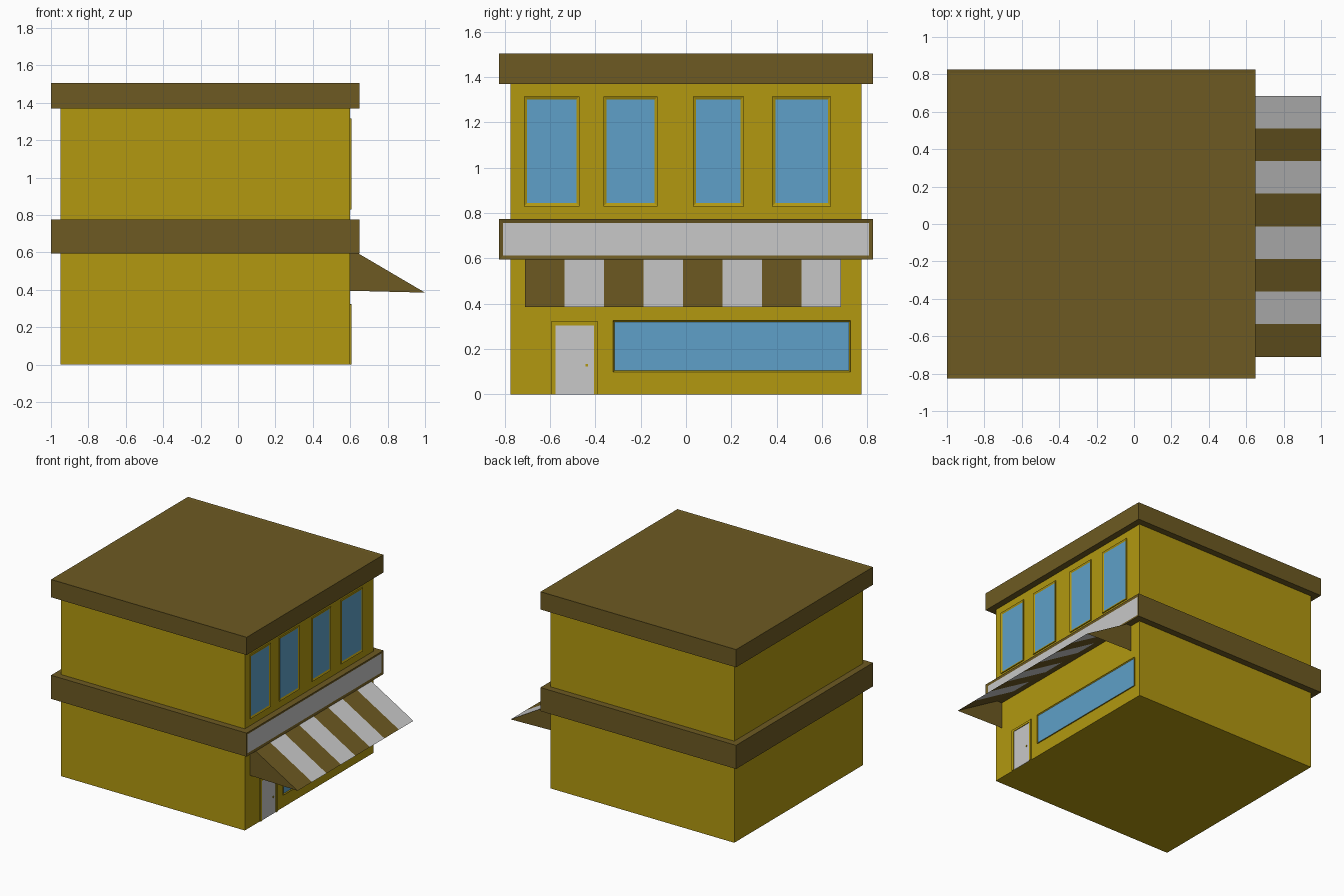
import bpy, bmesh

if "Cube" in bpy.data.objects:
    bpy.data.objects.remove(bpy.data.objects["Cube"])


def material(name, rgb):
    """Flat colour from 0-255 display values."""
    lin = [((c / 255 + 0.055) / 1.055) ** 2.4 if c > 10 else c / 255 / 12.92 for c in rgb]
    m = bpy.data.materials.new(name)
    m.diffuse_color = (*lin, 1)
    m.use_nodes = True
    m.node_tree.nodes["Principled BSDF"].inputs["Base Color"].default_value = m.diffuse_color
    return m


YELLOW = material("mustard wall", (178, 152, 16))
BROWN = material("brown trim", (109, 90, 34))
WHITE = material("off white", (200, 200, 200))
BLUE = material("window blue", (94, 160, 200))


def finish(name, bm, mats):
    me = bpy.data.meshes.new(name)
    bm.to_mesh(me)
    bm.free()
    for m in mats:
        me.materials.append(m)
    ob = bpy.data.objects.new(name, me)
    bpy.context.collection.objects.link(ob)
    return ob


def box(name, x, y, z, mats, axis=None, margin=0.0, sink=0.0):
    """Box from ranges; the face towards +axis may get a sunken inset in mats[1]."""
    bm = bmesh.new()
    bmesh.ops.create_cube(bm, size=1)
    for v in bm.verts:
        for i, (a, b) in enumerate((x, y, z)):
            v.co[i] = b if v.co[i] > 0 else a
    bm.normal_update()
    if axis is not None:
        face = max(bm.faces, key=lambda f: f.normal[axis])
        bmesh.ops.inset_region(bm, faces=[face], thickness=margin, depth=0)
        for v in face.verts:
            v.co[axis] -= sink
        face.material_index = len(mats) - 1
    return finish(name, bm, mats)


# Main block, roof slab and the band between floors with its sign panel
box("walls", (-0.95, 0.60), (-0.775, 0.775), (0, 1.40), [YELLOW])
box("roof_slab", (-1, 0.65), (-0.825, 0.825), (1.37, 1.505), [BROWN], 2, 0.025, 0.003)
box("sign_band", (-1, 0.65), (-0.825, 0.825), (0.595, 0.775), [BROWN, WHITE], 0, 0.025, 0.005)

# Upper windows: frame with sunken glass
FRONT = (0.58, 0.608)
for i, (y0, y1) in enumerate([(-0.715, -0.47), (-0.365, -0.125), (0.03, 0.255), (0.38, 0.64)]):
    box(f"upper_window_{i + 1}", FRONT, (y0, y1), (0.83, 1.315), [YELLOW, BLUE], 0, 0.02, 0.006)

# Shop window, door frame, door and knob
box("shop_window", FRONT, (-0.322, 0.725), (0.098, 0.325), [YELLOW, BLUE], 0, 0.009, 0.006)
for name, y, z in [("door_jamb_left", (-0.595, -0.577), (0, 0.322)),
                   ("door_jamb_right", (-0.407, -0.389), (0, 0.322)),
                   ("door_lintel", (-0.577, -0.407), (0.305, 0.322))]:
    box(name, FRONT, y, z, [YELLOW])
box("door", (0.58, 0.603), (-0.577, -0.407), (0, 0.305), [WHITE])
box("door_knob", (0.60, 0.608), (-0.443, -0.433), (0.124, 0.134), [YELLOW])

# Striped awning: sloping sheet cut into stripes
Y0, Y1, STRIPES = -0.71, 0.685, 8
TOP, TIP, FOOT = (0.60, 0.62), (1.0, 0.385), (0.60, 0.395)
bm = bmesh.new()
rows = []
for i in range(STRIPES + 1):
    y = Y0 + (Y1 - Y0) * i / STRIPES
    rows.append([bm.verts.new((p[0], y, p[1])) for p in (TOP, TIP)])
for i, (a, b) in enumerate(zip(rows, rows[1:])):
    bm.faces.new((a[0], a[1], b[1], b[0])).material_index = i % 2
finish("awning_stripes", bm, [BROWN, WHITE])

# Triangular awning ends
bm = bmesh.new()
for y, order in ((Y0, (FOOT, TIP, TOP)), (Y1, (TOP, TIP, FOOT))):
    bm.faces.new([bm.verts.new((p[0], y, p[1])) for p in order])
finish("awning_ends", bm, [BROWN])
